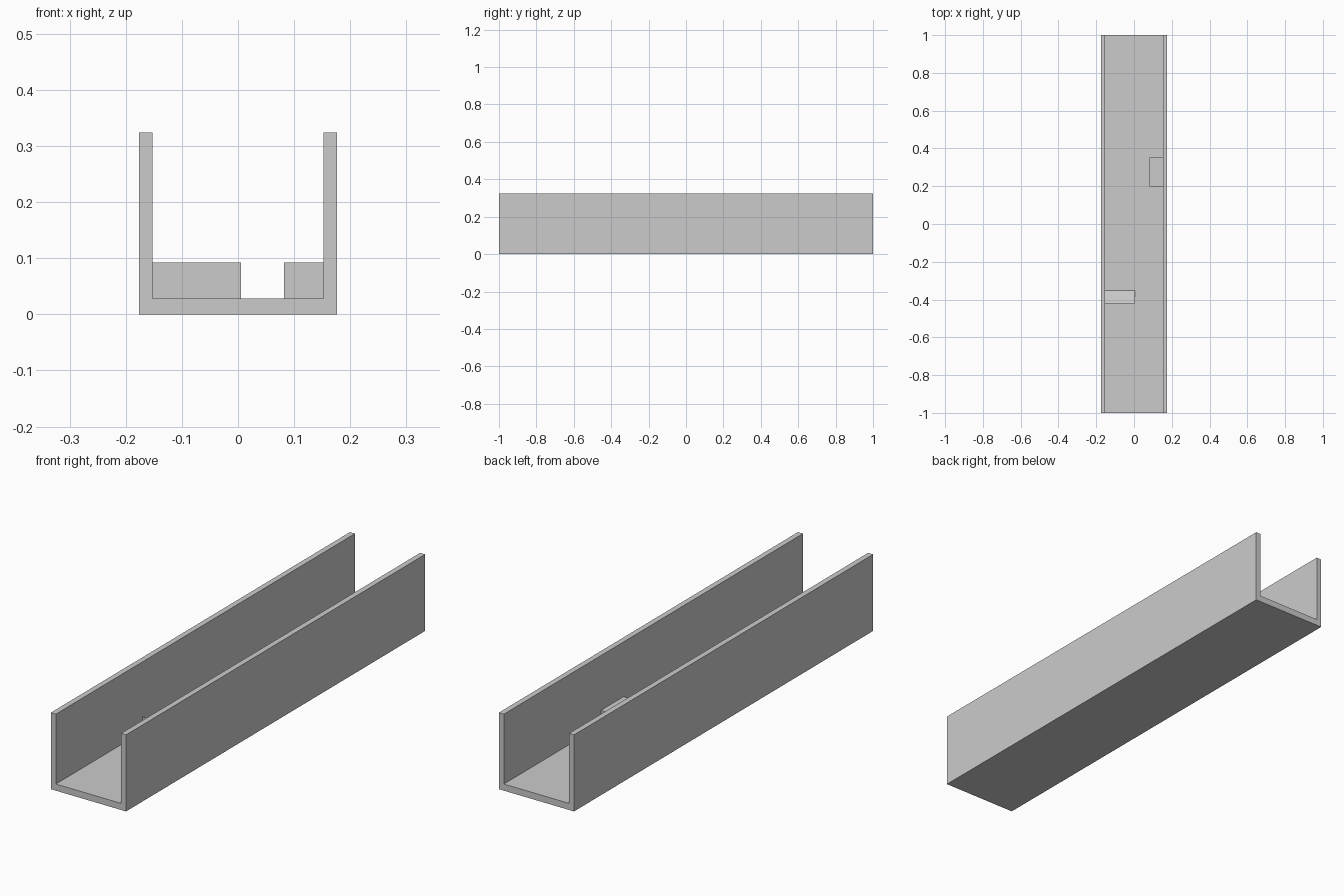
import bpy, bmesh

if "Cube" in bpy.data.objects:
    bpy.data.objects.remove(bpy.data.objects["Cube"])


def extrude(name, profile, axis, start, end):
    """Extrude a closed 2D profile: (x, z) along y, or (y, z) along x."""
    bm = bmesh.new()
    pts = [(a, start, z) if axis == 'y' else (start, a, z) for a, z in profile]
    face = bm.faces.new([bm.verts.new(p) for p in pts])
    moved = bmesh.ops.extrude_face_region(bm, geom=[face])['geom']
    verts = [g for g in moved if isinstance(g, bmesh.types.BMVert)]
    d = end - start
    bmesh.ops.translate(bm, verts=verts, vec=(0, d, 0) if axis == 'y' else (d, 0, 0))
    bmesh.ops.recalc_face_normals(bm, faces=bm.faces)
    mesh = bpy.data.meshes.new(name)
    bm.to_mesh(mesh)
    bm.free()
    obj = bpy.data.objects.new(name, mesh)
    bpy.context.collection.objects.link(obj)
    return obj


OUT, INN, FLOOR, TOP, STEP = 0.176, 0.1525, 0.028, 0.324, 0.092

# U-shaped channel: floor and two walls
half = [(OUT, 0), (OUT, TOP), (INN, TOP), (INN, FLOOR)]
channel = half + [(-x, z) for x, z in reversed(half)]
extrude("channel", channel, 'y', -1, 1)

# Box-shaped obstacle against the right wall
extrude("wall_block", [(0.198, FLOOR), (0.351, FLOOR), (0.351, STEP), (0.198, STEP)],
        'x', 0.082, INN)

# Ramp against the left wall, tall at the front and sloping down to the back
extrude("ramp", [(-0.421, FLOOR), (-0.353, FLOOR), (-0.421, STEP)], 'x', -INN, 0.005)
